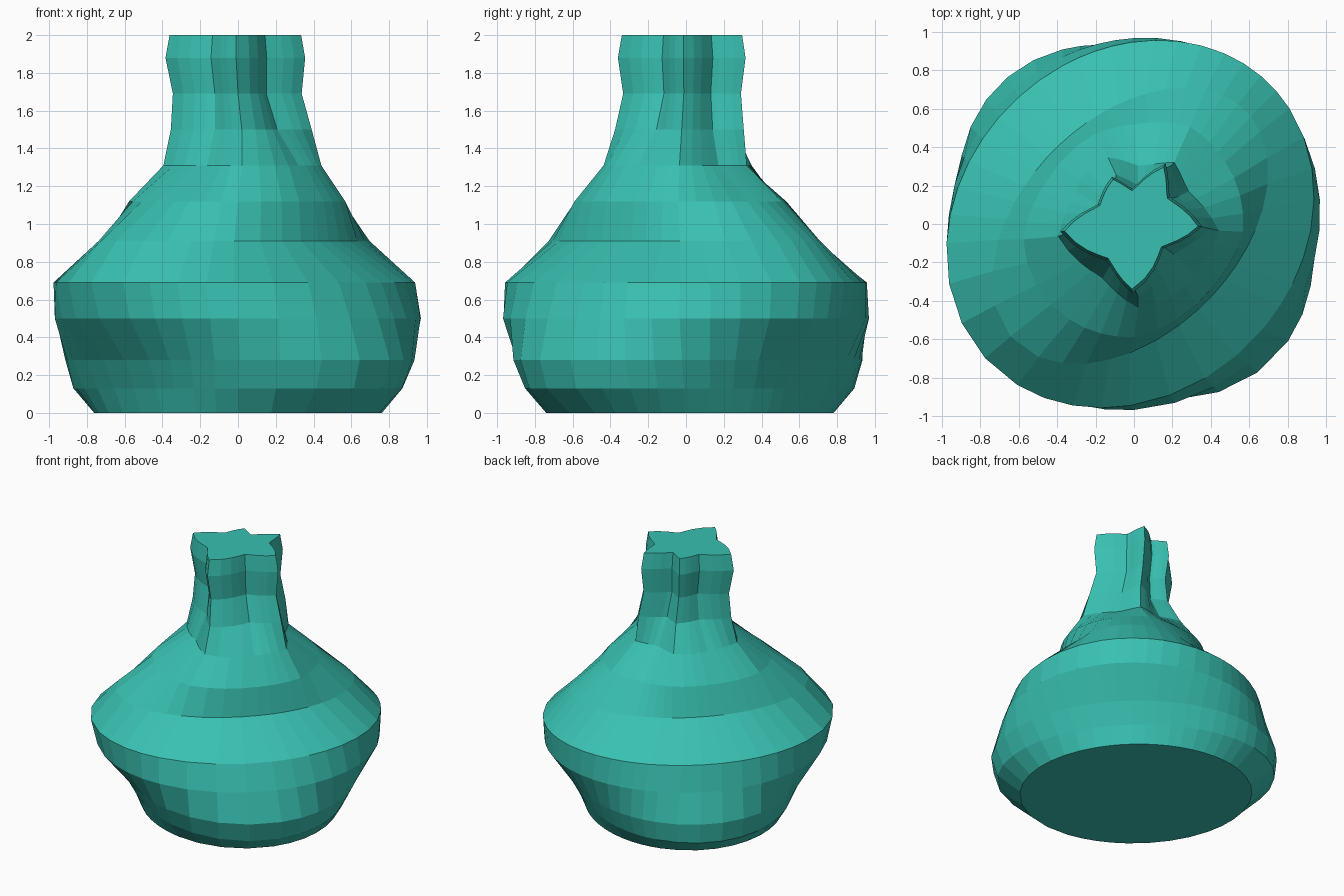
import bpy, bmesh, math

if "Cube" in bpy.data.objects:
    bpy.data.objects.remove(bpy.data.objects["Cube"])

# Star-shaped mouth as polar control points: tips and valleys (angle, radius)
STAR = [(-90, .35), (-38, .20), (-2, .355), (36, .235), (61, .35),
        (90, .18), (113, .26), (150, .20), (186, .365), (235, .225)]
SUB = 4

# Rings: z, half-width on the (1,1) diagonal, half-width on the (-1,1) diagonal,
# star blend, star scale, centre offset x, y
RINGS = [(0.00, .70, .82, 0, 1, 0, .02), (0.13, .75, .98, 0, 1, 0, .02),
         (0.28, .83, 1.01, 0, 1, .01, .01), (0.50, 1.0, .94, 0, 1, 0, 0),
         (0.69, 1.03, .88, 0, 1, -.02, 0), (0.91, .85, .56, 0, 1, -.02, -.01),
         (1.12, .62, .54, .12, 1.5, 0, -.02), (1.31, .36, .50, .45, 1.2, .02, -.02),
         (1.50, .32, .40, .85, 1.05, .02, -.01), (1.69, .3, .3, 1, .95, 0, 0),
         (1.88, .3, .3, 1, 1.03, -.01, 0), (2.00, .3, .3, 1, .97, -.01, 0)]


def star_samples():
    """Polar samples of the star, with concave sides rising to sharp tips."""
    out = []
    for i, (a0, r0) in enumerate(STAR):
        a1, r1 = STAR[(i + 1) % len(STAR)]
        if a1 < a0:
            a1 += 360
        for k in range(SUB):
            t = k / SUB
            f = (1 - t) ** 1.4 if r0 > r1 else 1 - t ** 1.4
            out.append((math.radians(a0 + (a1 - a0) * t), r1 + (r0 - r1) * f))
    return out


def ellipse_radius(a, p, q):
    b = a - math.pi / 4
    return p * q / math.hypot(q * math.cos(b), p * math.sin(b))


# Vase body lofted through the rings
bm = bmesh.new()
samples = star_samples()
loops = []
for z, p, q, w, s, ox, oy in RINGS:
    ring = []
    for a, rs in samples:
        r = (1 - w) * ellipse_radius(a, p, q) + w * s * rs
        ring.append(bm.verts.new((ox + r * math.cos(a), oy + r * math.sin(a), z)))
    loops.append(ring)
n = len(samples)
for lo, hi in zip(loops, loops[1:]):
    for i in range(n):
        j = (i + 1) % n
        bm.faces.new((lo[i], lo[j], hi[j], hi[i]))

# Flat base and closed mouth
bm.faces.new(list(reversed(loops[0])))
bm.faces.new(loops[-1])

mesh = bpy.data.meshes.new("vase")
bm.to_mesh(mesh)
bm.free()
vase = bpy.data.objects.new("vase", mesh)
bpy.context.collection.objects.link(vase)

# Teal glaze
mat = bpy.data.materials.new("teal_glaze")
mat.diffuse_color = (0.04, 0.53, 0.44, 1)
mat.use_nodes = True
mat.node_tree.nodes["Principled BSDF"].inputs["Base Color"].default_value = mat.diffuse_color
mesh.materials.append(mat)
